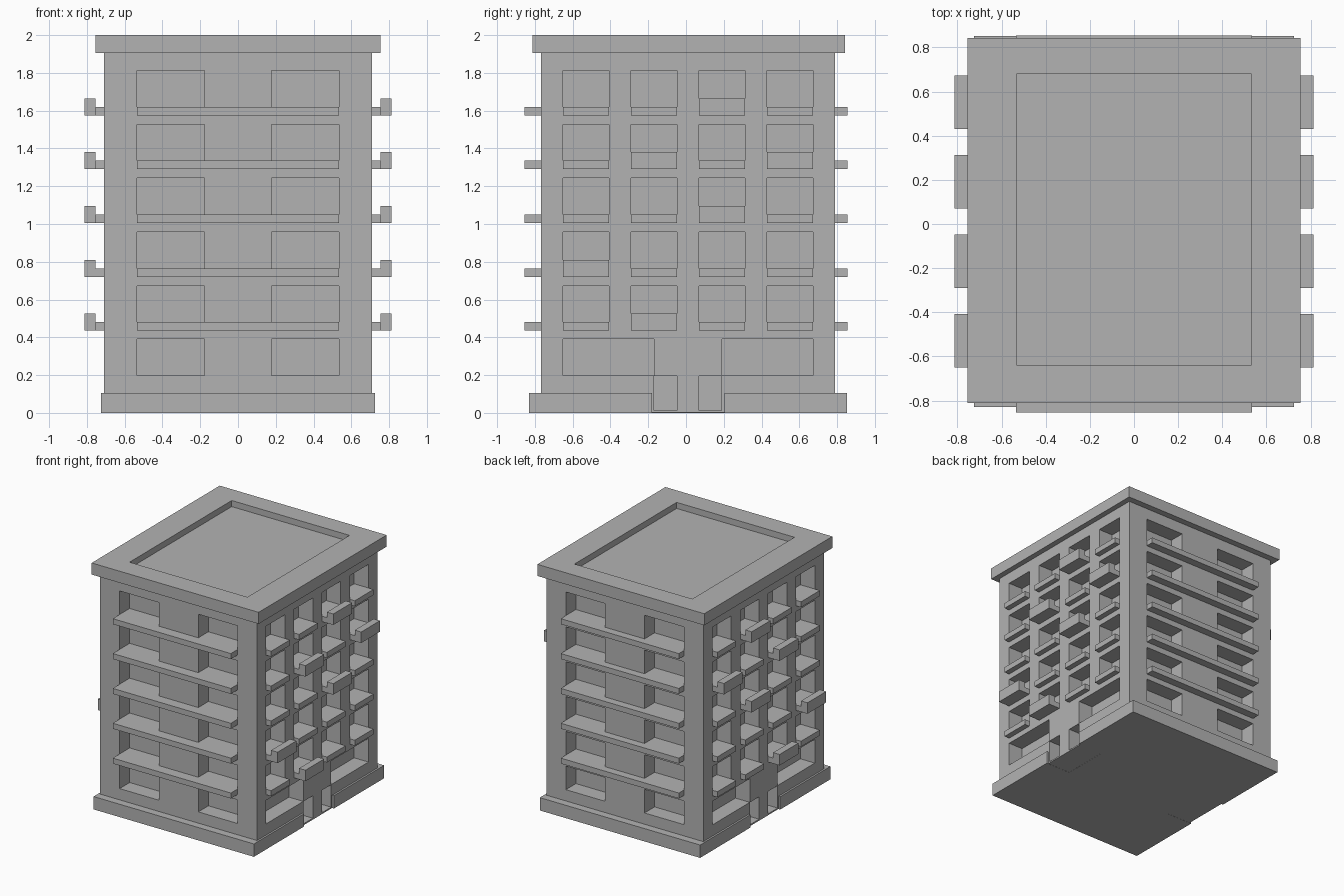
import bpy

cube = bpy.data.objects.get("Cube")
if cube:
    bpy.data.objects.remove(cube)

concrete = bpy.data.materials.new("grey_concrete")
concrete.use_nodes = True
GREY = (0.45, 0.45, 0.45, 1)
concrete.diffuse_color = GREY
concrete.node_tree.nodes["Principled BSDF"].inputs["Base Color"].default_value = GREY


def box(name, xs, ys, zs):
    """Axis-aligned box spanning the given ranges."""
    lo, hi = zip(*(sorted(r) for r in (xs, ys, zs)))
    bpy.ops.mesh.primitive_cube_add(size=1, location=[(a + b) / 2 for a, b in zip(lo, hi)])
    ob = bpy.context.object
    ob.name = name
    ob.scale = [b - a for a, b in zip(lo, hi)]
    bpy.ops.object.transform_apply(location=True, rotation=False, scale=True)
    ob.data.materials.append(concrete)
    return ob


def carve(target, cutters):
    """Subtract all cutters from the target, then remove them."""
    for c in cutters:
        c.hide_render = True
        mod = target.modifiers.new("cut", "BOOLEAN")
        mod.operation = "DIFFERENCE"
        mod.solver = "EXACT"
        mod.object = c
    graph = bpy.context.evaluated_depsgraph_get()
    mesh = bpy.data.meshes.new_from_object(target.evaluated_get(graph))
    target.modifiers.clear()
    target.data = mesh
    for c in cutters:
        bpy.data.objects.remove(c)


# Main dimensions
HALF_X, FRONT_Y, BACK_Y = 0.71, -0.767, 0.79
DEPTH = 0.13
SLAB = 0.045
SILLS = [0.48 + 0.285 * i for i in range(5)]
WINDOW_H = 0.193
COLUMNS = [(-0.65 + 0.36 * i, -0.408 + 0.36 * i) for i in range(4)]
PARAPETS = {(0, 1), (1, 0), (2, 2), (3, 1), (3, 3), (4, 2)}  # (floor, column)

body = box("building_body", (-HALF_X, HALF_X), (FRONT_Y, BACK_Y), (0.001, 1.92))
cutters = []

# Front and back window openings, with one long balcony per floor
for label, wall, out, edge in (("front", FRONT_Y, -1, -0.855), ("back", BACK_Y, 1, 0.855)):
    for sill in [0.197] + SILLS:
        for s in (-1, 1):
            cutters.append(box("opening", (s * 0.178, s * 0.534),
                               (wall - out * DEPTH, wall + out * 0.1), (sill, sill + WINDOW_H)))
    for sill in SILLS:
        box(label + "_balcony", (-0.534, 0.534), (wall, edge), (sill - SLAB, sill))

# Side openings, window ledges and raised parapets
for label, s in (("left", 1), ("right", -1)):
    cut_x = (s * (HALF_X - DEPTH), s * (HALF_X + 0.1))
    for floor, sill in enumerate(SILLS):
        for col, ys in enumerate(COLUMNS):
            cutters.append(box("opening", cut_x, ys, (sill, sill + WINDOW_H)))
            box(label + "_ledge", (s * HALF_X, s * 0.755), ys, (sill - SLAB, sill))
            if (floor, col) in PARAPETS:
                box(label + "_parapet", (s * 0.755, s * 0.813), ys, (sill - SLAB, sill + SLAB))
    # Wide ground floor windows and the two doorways with a pier between
    for ys in ((-0.65, -0.17), (0.19, 0.672)):
        cutters.append(box("opening", cut_x, ys, (0.197, 0.39)))
    for ys in ((-0.169, -0.048), (0.07, 0.189)):
        cutters.append(box("doorway", cut_x, ys, (0.013, 0.196)))
carve(body, cutters)

# Plinth with an entrance gap on each side
plinth = box("plinth", (-0.725, 0.725), (-0.83, 0.853), (0, 0.105))
carve(plinth, [box("gap", (s * 0.5, s * 0.9), (-0.18, 0.203), (-0.1, 0.3)) for s in (-1, 1)])

# Roof slab with a shallow sunken deck
roof = box("roof_slab", (-0.755, 0.755), (-0.812, 0.842), (1.905, 2.0))
carve(roof, [box("deck", (-0.533, 0.533), (-0.64, 0.68), (1.95, 2.1))])
